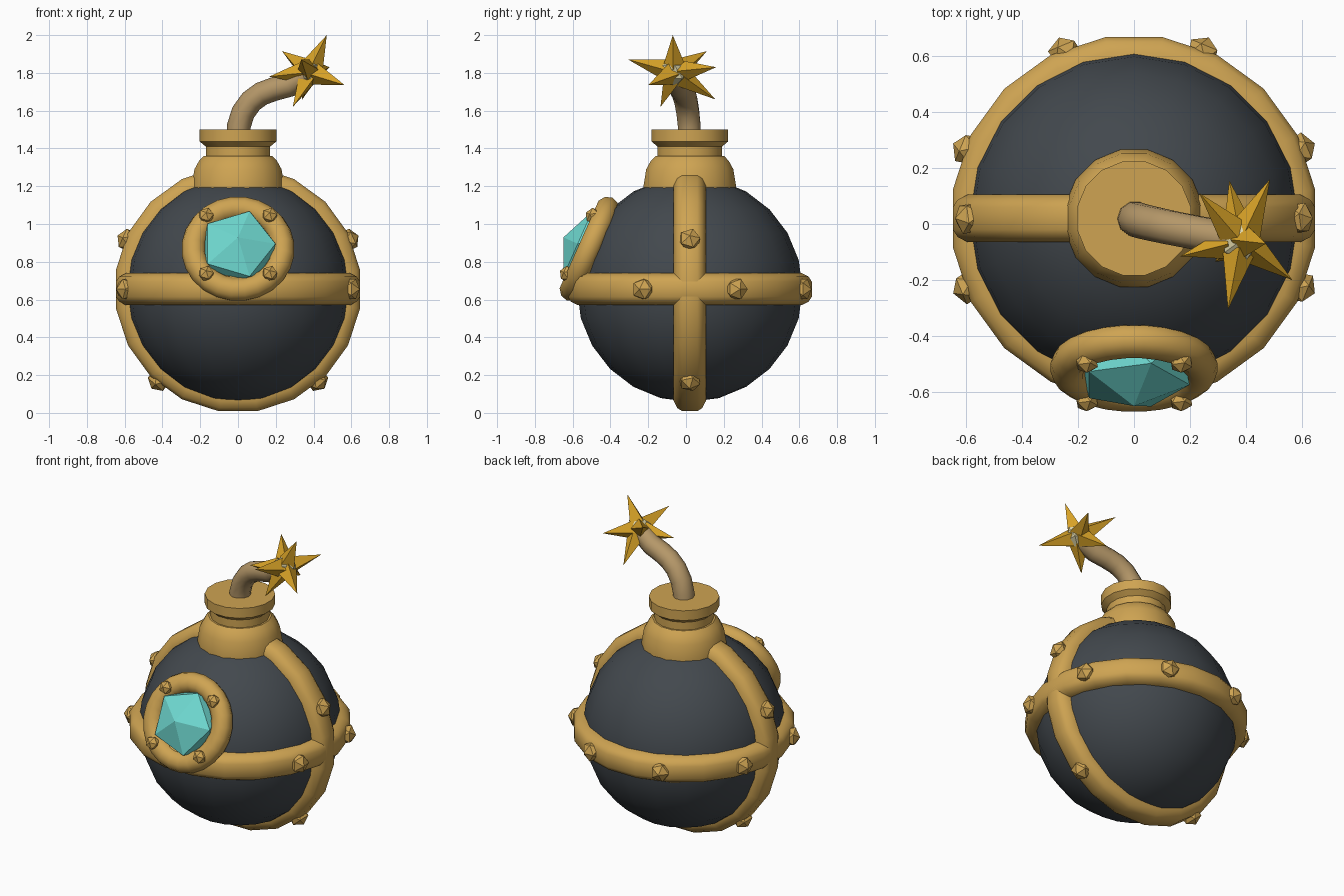
import bpy, bmesh, math
from mathutils import Vector, Matrix

if "Cube" in bpy.data.objects:
    bpy.data.objects.remove(bpy.data.objects["Cube"])

CENTRE = Vector((0, 0.02, 0.655))


def material(name, rgb):
    m = bpy.data.materials.new(name)
    m.diffuse_color = (*rgb, 1)
    m.use_nodes = True
    m.node_tree.nodes["Principled BSDF"].inputs["Base Color"].default_value = m.diffuse_color
    return m


GOLD = material("gold", (0.62, 0.37, 0.085))
DARK = material("dark iron", (0.055, 0.065, 0.075))
TEAL = material("teal gem", (0.16, 0.70, 0.64))
ROPE = material("rope tan", (0.46, 0.31, 0.14))
FLAME = material("flame orange", (0.68, 0.36, 0.02))
PALE = material("pale spark", (0.75, 0.68, 0.40))


def finish(name, bm, mat, matrix=Matrix(), smooth=None):
    bmesh.ops.recalc_face_normals(bm, faces=bm.faces)
    me = bpy.data.meshes.new(name)
    bm.to_mesh(me)
    bm.free()
    me.materials.append(mat)
    if smooth:
        me.shade_smooth()
        me.set_sharp_from_angle(angle=math.radians(smooth))
    ob = bpy.data.objects.new(name, me)
    ob.matrix_world = matrix
    bpy.context.collection.objects.link(ob)
    return ob


def lathe(name, profile, n, mat, matrix, closed=False, smooth=30):
    """Spin (radius, height) points round local z, with a flat side facing each axis."""
    bm = bmesh.new()
    rings = []
    for k in range(n):
        a = 2 * math.pi * (k + 0.5) / n
        rings.append([bm.verts.new((r * math.cos(a), r * math.sin(a), z)) for r, z in profile])
    m = len(profile)
    for k in range(n):
        p, q = rings[k], rings[(k + 1) % n]
        for i in range(m if closed else m - 1):
            j = (i + 1) % m
            bm.faces.new((p[i], q[i], q[j], p[j]))
    if not closed:
        bm.faces.new([r[0] for r in rings])
        bm.faces.new([r[-1] for r in rings])
    return finish(name, bm, mat, matrix, smooth)


def facing(pos, normal):
    return Matrix.Translation(pos) @ Vector(normal).to_track_quat('Z', 'Y').to_matrix().to_4x4()


def nugget(name, r, depth, mat, matrix):
    """Icosahedron with its apex along local z."""
    bm = bmesh.new()
    bmesh.ops.create_icosphere(bm, subdivisions=1, radius=1)
    bmesh.ops.scale(bm, vec=(r, r, depth), verts=bm.verts)
    return finish(name, bm, mat, matrix)


# Round body
bm = bmesh.new()
bmesh.ops.create_uvsphere(bm, u_segments=20, v_segments=12, radius=0.597)
finish("body", bm, DARK, Matrix.Translation(CENTRE), 60)

# Two crossing bands
band = [(0.54, -0.085), (0.60, -0.085), (0.637, -0.066), (0.654, -0.04),
        (0.654, 0.04), (0.637, 0.066), (0.60, 0.085), (0.54, 0.085)]
at_centre = Matrix.Translation(CENTRE)
lathe("equator_band", band, 20, GOLD, at_centre, True, 50)
lathe("upright_band", band, 20, GOLD, at_centre @ Matrix.Rotation(math.pi / 2, 4, 'X'), True, 50)

# Band rivets: six round the equator, two per side on the upright band
dirs = []
for k in (0, 1, 2, 3, 4, 7):
    a = math.radians(22.5 + 45 * k)
    dirs.append(Vector((math.cos(a), math.sin(a), 0)))
for deg in (24, -49):
    a = math.radians(deg)
    for s in (-1, 1):
        dirs.append(Vector((s * math.cos(a), 0, math.sin(a))))
for i, d in enumerate(dirs):
    nugget(f"band_rivet_{i + 1}", 0.062, 0.055, GOLD, facing(CENTRE + d * 0.643, d))

# Stepped neck
neck = [(0.25, 1.10), (0.25, 1.20), (0.235, 1.29), (0.21, 1.335), (0.185, 1.36), (0.174, 1.36),
        (0.174, 1.41), (0.207, 1.437), (0.207, 1.50)]
lathe("neck", neck, 16, GOLD, Matrix.Translation((0, CENTRE.y, 0)))

# Tilted medallion on the front: ring, gem and four small rivets
tilt = math.radians(24)
medal = Matrix.Translation((0, -0.512, 0.868)) @ Matrix.Rotation(math.pi / 2 - tilt, 4, 'X')
tube = [(0.236 + 0.064 * math.cos(math.pi * k / 5), 0.062 * math.sin(math.pi * k / 5))
        for k in range(10)]
lathe("medallion_ring", tube, 24, GOLD, medal, True, 60)
nugget("gem", 0.222, 0.15, TEAL, medal)
for i in range(4):
    a = math.radians(45 + 90 * i)
    spot = Matrix.Translation((0.238 * math.cos(a), 0.238 * math.sin(a), 0.055))
    nugget(f"medallion_rivet_{i + 1}", 0.044, 0.04, GOLD, medal @ spot)

# Bent fuse: a ten-sided tube swept along a path
path = [Vector(p) for p in (
    (0, 0.02, 1.45), (0.005, 0.017, 1.52), (0.027, 0.01, 1.59), (0.07, 0.0, 1.65),
    (0.125, -0.012, 1.69), (0.19, -0.025, 1.714), (0.27, -0.04, 1.735), (0.36, -0.057, 1.79))]
bm = bmesh.new()
rings = []
for i, p in enumerate(path):
    t = (path[min(i + 1, len(path) - 1)] - path[max(i - 1, 0)]).normalized()
    u = Vector((0, 1, 0)).cross(t).normalized()
    v = t.cross(u)
    rings.append([bm.verts.new(p + 0.063 * (u * math.cos(a) + v * math.sin(a)))
                  for a in (2 * math.pi * k / 10 for k in range(10))])
for p, q in zip(rings, rings[1:]):
    for k in range(10):
        bm.faces.new((p[k], p[(k + 1) % 10], q[(k + 1) % 10], q[k]))
bm.faces.new(rings[0])
bm.faces.new(rings[-1])
finish("fuse", bm, ROPE, smooth=50)

# Spark: pale core with flat-sided spikes
spark = Vector((0.38, -0.06, 1.805))
nugget("spark_core", 0.078, 0.078, PALE, Matrix.Translation(spark))
tips = [(0.47, -0.07, 2.0), (0.233, 0.11, 1.915), (0.335, -0.305, 1.87), (0.565, -0.2, 1.735),
        (0.29, -0.135, 1.62), (0.34, 0.155, 1.66), (0.165, -0.115, 1.78), (0.485, 0.16, 1.83)]
for i, tip in enumerate(tips):
    d = Vector(tip) - spark
    bm = bmesh.new()
    bmesh.ops.create_cone(bm, cap_ends=True, segments=4, radius1=0.058, radius2=0,
                          depth=d.length - 0.04)
    bmesh.ops.remove_doubles(bm, verts=bm.verts, dist=1e-5)
    finish(f"spark_spike_{i + 1}", bm, FLAME,
           facing(spark + d.normalized() * (d.length + 0.04) / 2, d))
